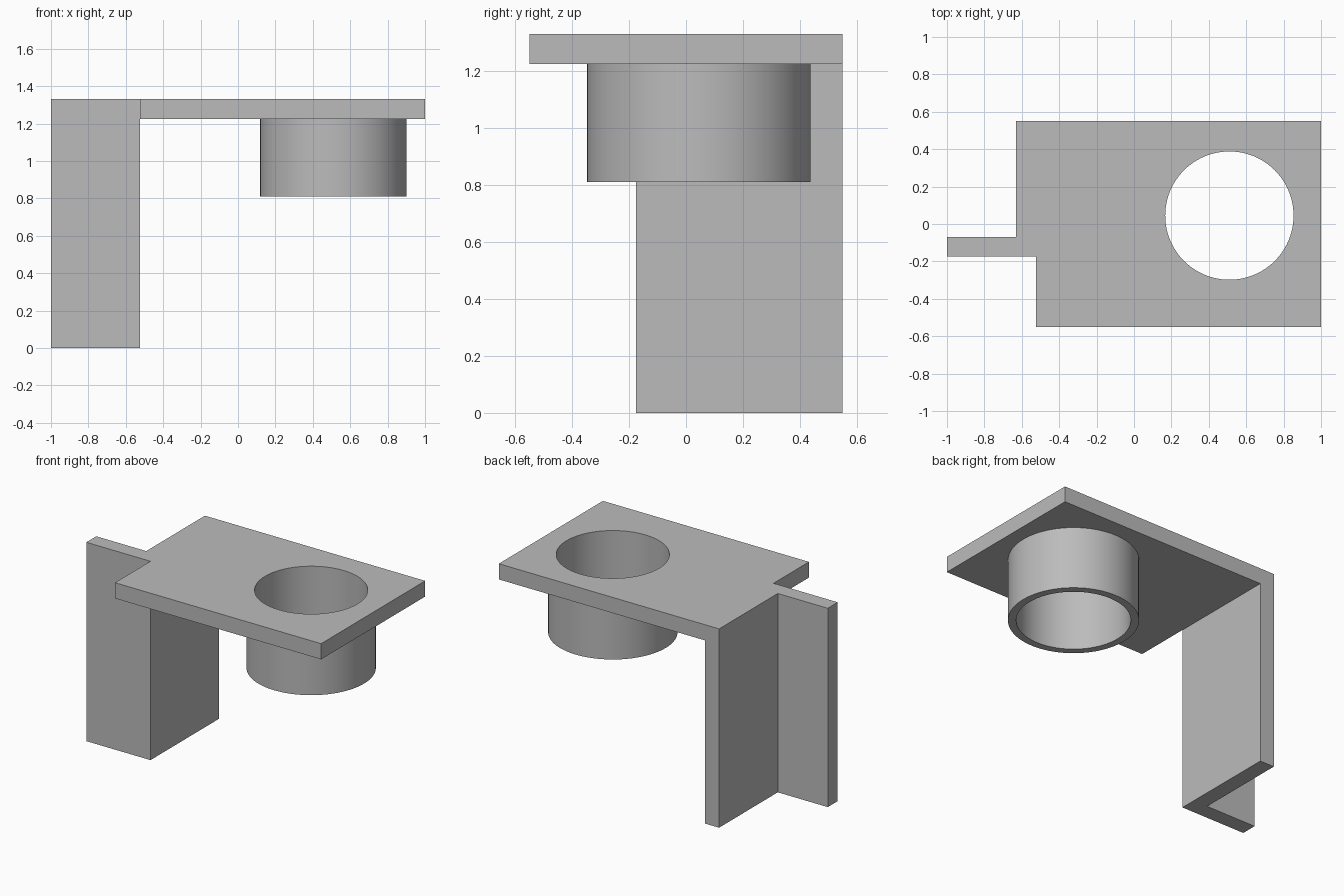
import bpy, bmesh, math

cube = bpy.data.objects.get("Cube")
if cube:
    bpy.data.objects.remove(cube, do_unlink=True)

grey = bpy.data.materials.new("plain grey")
grey.use_nodes = True
colour = (0.5, 0.5, 0.5, 1)
grey.diffuse_color = colour
grey.node_tree.nodes["Principled BSDF"].inputs["Base Color"].default_value = colour

TOP, UNDER = 1.33, 1.225          # top plate heights
CUP_X, CUP_Y = 0.51, 0.045        # cup ring centre
INNER, OUTER = 0.343, 0.392       # cup ring radii
BEND = -0.525                     # where the support meets the plate


def circle(radius, sides=96):
    steps = [2 * math.pi * i / sides for i in range(sides)]
    return [(CUP_X + radius * math.cos(a), CUP_Y + radius * math.sin(a)) for a in steps]


def prism(name, loops, z0, z1):
    """Fill flat outlines (later loops are holes) and extrude them upwards."""
    bm = bmesh.new()
    edges = []
    for loop in loops:
        verts = [bm.verts.new((x, y, z0)) for x, y in loop]
        edges += [bm.edges.new((v, verts[i - 1])) for i, v in enumerate(verts)]
    bmesh.ops.triangle_fill(bm, edges=edges, use_beauty=True, normal=(0, 0, 1))
    solid = bmesh.ops.extrude_face_region(bm, geom=bm.faces[:], use_keep_orig=True)
    top = [g for g in solid["geom"] if isinstance(g, bmesh.types.BMVert)]
    bmesh.ops.translate(bm, verts=top, vec=(0, 0, z1 - z0))
    bmesh.ops.recalc_face_normals(bm, faces=bm.faces[:])
    mesh = bpy.data.meshes.new(name)
    bm.to_mesh(mesh)
    bm.free()
    mesh.materials.append(grey)
    obj = bpy.data.objects.new(name, mesh)
    bpy.context.collection.objects.link(obj)
    bpy.ops.object.select_all(action="DESELECT")
    obj.select_set(True)
    bpy.context.view_layer.objects.active = obj
    bpy.ops.object.shade_smooth_by_angle(angle=math.radians(30))
    return obj


# Upright angle support with an L-shaped section
prism("angle_support", [[(-1, -0.175), (BEND, -0.175), (BEND, 0.55),
                         (-0.63, 0.55), (-0.63, -0.07), (-1, -0.07)]], 0, TOP)

# Top plate with a round opening
prism("top_plate", [[(BEND, -0.55), (1, -0.55), (1, 0.55), (BEND, 0.55)],
                    circle(INNER)], UNDER, TOP)

# Open tube hanging below the opening
prism("cup_ring", [circle(OUTER), circle(INNER)], 0.81, UNDER)
